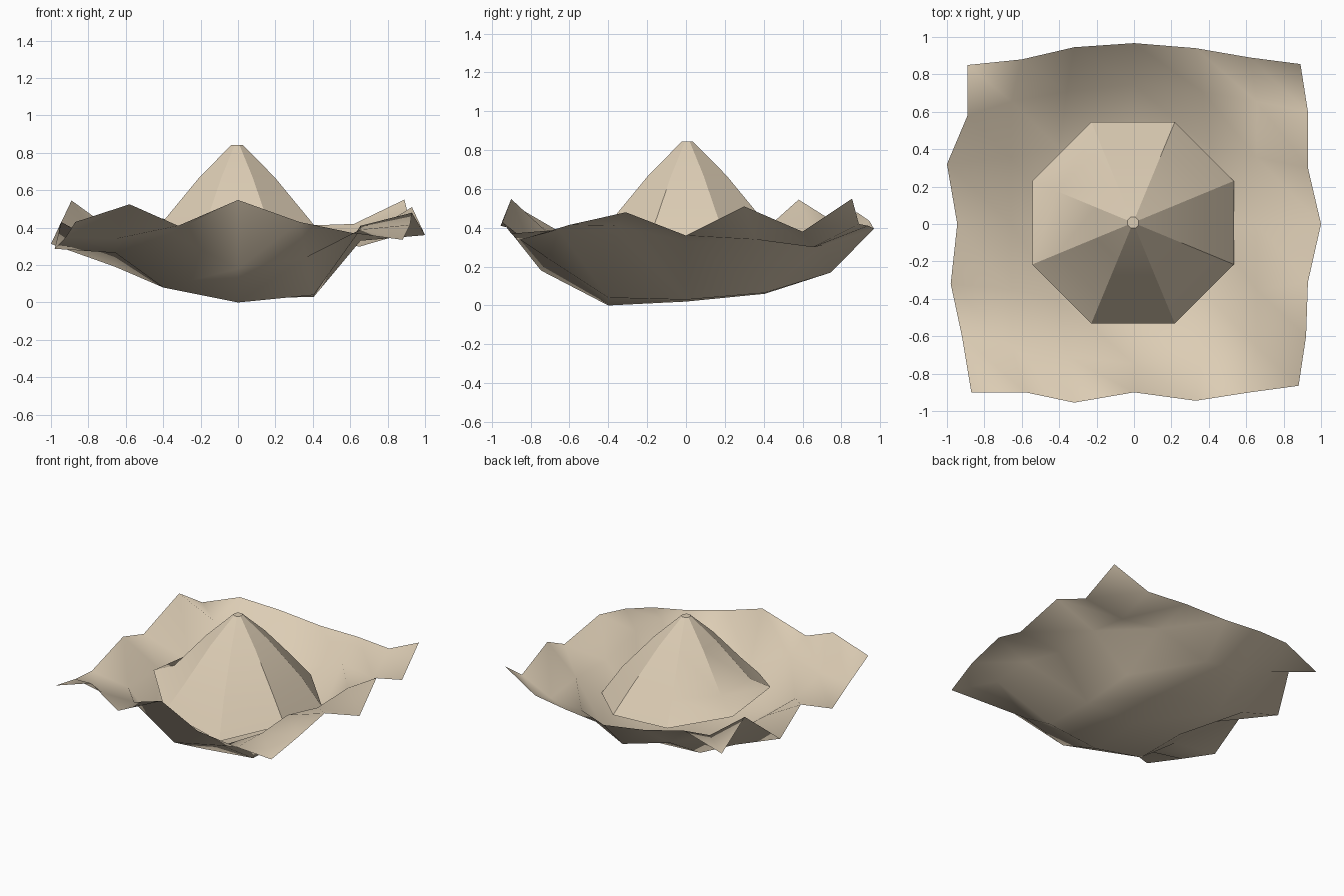
import bpy, bmesh, math

if "Cube" in bpy.data.objects:
    bpy.data.objects.remove(bpy.data.objects["Cube"])

tan = bpy.data.materials.new("tan_cloth")
tan.diffuse_color = (0.72, 0.61, 0.46, 1)
tan.use_nodes = True
tan.node_tree.nodes["Principled BSDF"].inputs["Base Color"].default_value = tan.diffuse_color


def finish(bm, name):
    bmesh.ops.recalc_face_normals(bm, faces=bm.faces)
    me = bpy.data.meshes.new(name)
    bm.to_mesh(me)
    bm.free()
    me.materials.append(tan)
    ob = bpy.data.objects.new(name, me)
    bpy.context.collection.objects.link(ob)
    return ob


# Draped cloth: 7 x 7 sheet, rows from front (-y) to back
heights = [
    [.43, .525, .41, .548, .43, .37, .335],
    [.35, .34, .37, .18, .24, .39, .415],
    [.287, .265, .08, .00, .04, .41, .48],
    [.43, .27, .08, .02, .03, .33, .36],
    [.313, .19, .08, .06, .065, .34, .51],
    [.545, .375, .26, .17, .31, .30, .38],
    [.375, .48, .435, .395, .41, .42, .55]]
grid = [-.9, -.655, -.40, 0, .405, .655, .9]
# wavy outline of the cloth
front = [(-.87, -.90), (-.58, -.90), (-.32, -.955), (0, -.90), (.33, -.945), (.62, -.90), (.88, -.865)]
back = [(-.89, .85), (-.60, .88), (-.32, .945), (0, .967), (.33, .94), (.62, .89), (.89, .855)]
left = [None, (-.92, -.60), (-.98, -.32), (-.945, 0), (-1.0, .32), (-.89, .58)]
right = [None, (.92, -.60), (.93, -.31), (1.0, 0), (.93, .30), (.93, .60)]


def cloth_xy(i, j):
    if j == 0:
        return front[i]
    if j == 6:
        return back[i]
    if i == 0:
        return left[j]
    if i == 6:
        return right[j]
    # the front and back middles bulge outward
    x, y = grid[i], grid[j]
    if j in (1, 5) and i in (2, 3, 4):
        x, y = x * .9, y * (1.14 if i == 3 else 1.08)
    elif i in (1, 5) and j in (2, 4):
        y *= .88
    return x, y


bm = bmesh.new()
v = [[bm.verts.new((*cloth_xy(i, j), heights[j][i])) for i in range(7)] for j in range(7)]
for j in range(6):
    for i in range(6):
        a, b, c, d = v[j][i], v[j][i + 1], v[j + 1][i + 1], v[j + 1][i]
        # fold every cell along the same diagonal
        for tri in ((a, b, d), (b, c, d)):
            bm.faces.new(tri).smooth = True
finish(bm, "draped_cloth")

# Heaped cone: eight flat sides, uneven bottom rim
rim = [.21, .25, .27, .32, .37, .27, .165, .25]
bm = bmesh.new()
rings = []
for r, z in [(.032, .843), (.217, .67), (.44, .42), (.583, None)]:
    rings.append([bm.verts.new((r * math.cos(a) - .005, r * math.sin(a) + .007, rim[k] if z is None else z))
                  for k in range(8) for a in [math.radians(22.5 + 45 * k)]])
bm.faces.new(rings[0])
for top, low in zip(rings, rings[1:]):
    for k in range(8):
        n = (k + 1) % 8
        bm.faces.new((top[k], low[k], low[n], top[n]))
cone = finish(bm, "heap_cone")
bpy.context.view_layer.objects.active = cone
cone.select_set(True)
bpy.ops.object.shade_smooth_by_angle(angle=math.radians(30))
